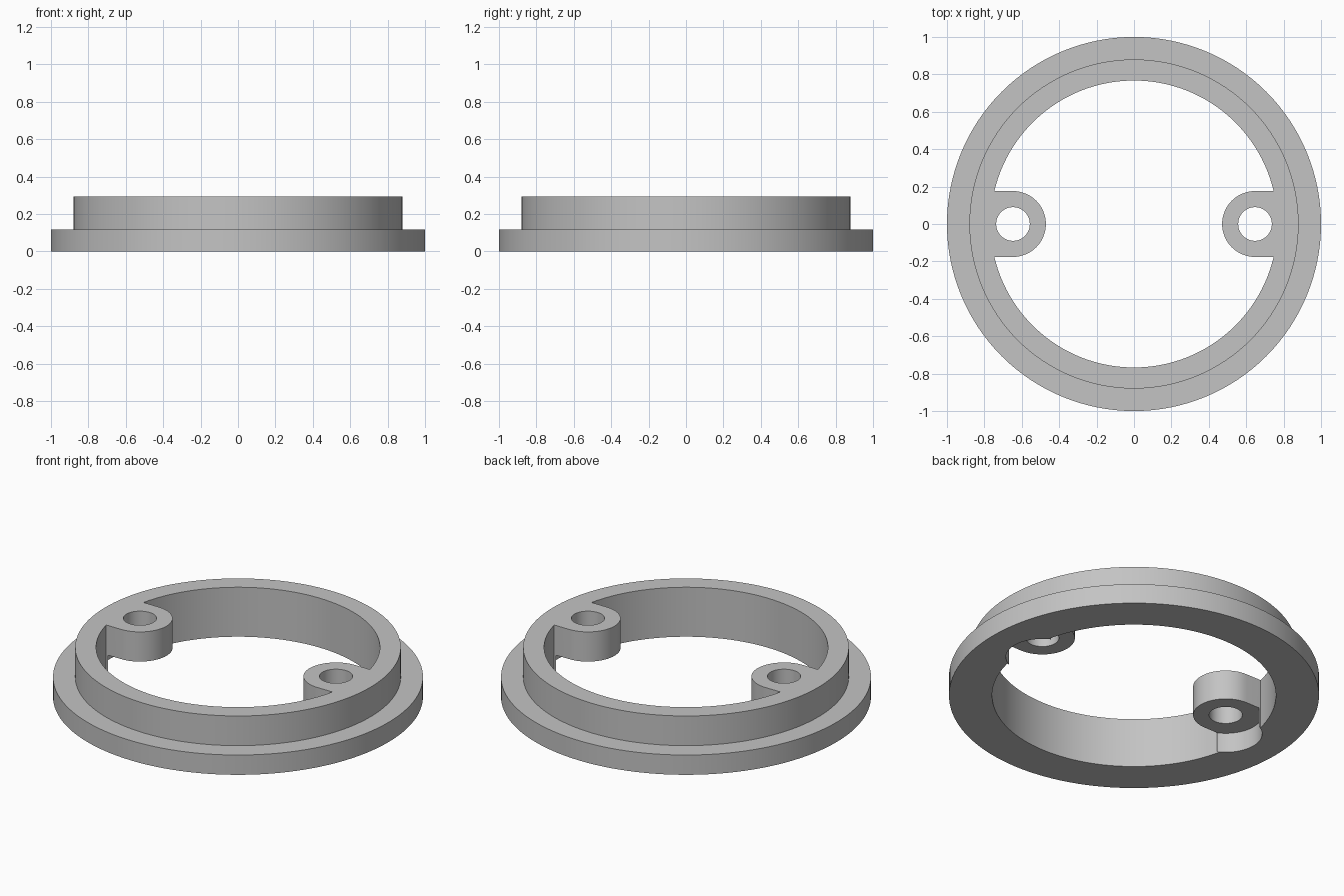
import bpy, bmesh
from math import sin, cos, asin, pi

if "Cube" in bpy.data.objects:
    bpy.data.objects.remove(bpy.data.objects["Cube"], do_unlink=True)

HEIGHT, FLANGE_TOP = 0.295, 0.118
FLANGE_R, COLLAR_R, OPENING_R = 1.0, 0.88, 0.767
LUG_X, LUG_R, HOLE_R, RECESS_R = 0.647, 0.176, 0.09, 0.197

grey = bpy.data.materials.new("plain grey")
grey.use_nodes = True
colour = (0.55, 0.55, 0.55, 1)
grey.diffuse_color = colour
grey.node_tree.nodes["Principled BSDF"].inputs["Base Color"].default_value = colour


def arc(cx, cy, r, start, end, steps):
    return [(cx + r * cos(start + (end - start) * i / steps),
             cy + r * sin(start + (end - start) * i / steps)) for i in range(steps + 1)]


def circle(cx, r, steps):
    return arc(cx, 0, r, 0, 2 * pi, steps)[:-1]


def stack(name, layers):
    """Closed solid through outlines with equal point counts, from bottom to top."""
    bm = bmesh.new()
    loops = [[bm.verts.new((x, y, z)) for x, y in outline] for outline, z in layers]
    for low, high in zip(loops, loops[1:]):
        n = len(low)
        for i in range(n):
            j = (i + 1) % n
            bm.faces.new((low[i], low[j], high[j], high[i]))
    bm.faces.new(loops[0][::-1])
    bm.faces.new(loops[-1])
    bmesh.ops.recalc_face_normals(bm, faces=bm.faces)
    mesh = bpy.data.meshes.new(name)
    bm.to_mesh(mesh)
    bm.free()
    mesh.materials.append(grey)
    obj = bpy.data.objects.new(name, mesh)
    bpy.context.collection.objects.link(obj)
    return obj


def cut(target, cutter):
    cutter.hide_render = True
    mod = target.modifiers.new("cut", 'BOOLEAN')
    mod.operation, mod.solver, mod.object = 'DIFFERENCE', 'EXACT', cutter
    bpy.context.view_layer.objects.active = target
    bpy.ops.object.modifier_apply(modifier=mod.name)
    bpy.data.objects.remove(cutter, do_unlink=True)


# Stepped body: wide flange below, narrower collar above
flange, collar = circle(0, FLANGE_R, 128), circle(0, COLLAR_R, 128)
ring = stack("mounting_ring", [(flange, 0), (flange, FLANGE_TOP),
                               (collar, FLANGE_TOP), (collar, HEIGHT)])

# Round opening that leaves two rounded lugs standing
t = asin(LUG_R / OPENING_R)
half = arc(0, 0, OPENING_R, t, pi - t, 56) + arc(-LUG_X, 0, LUG_R, pi / 2, -pi / 2, 32)
opening = half + [(-x, -y) for x, y in half]
cut(ring, stack("opening_cutter", [(opening, -0.1), (opening, 0.5)]))

# Recess under each lug, and a screw hole through it
for side in (-1, 1):
    recess = circle(side * LUG_X, RECESS_R, 64)
    cut(ring, stack("recess_cutter", [(recess, -0.1), (recess, FLANGE_TOP)]))
    hole = circle(side * LUG_X, HOLE_R, 48)
    cut(ring, stack("hole_cutter", [(hole, -0.1), (hole, 0.5)]))

# Smooth round walls with crisp edges
bpy.ops.object.select_all(action='DESELECT')
ring.select_set(True)
bpy.context.view_layer.objects.active = ring
bpy.ops.object.shade_smooth_by_angle()
